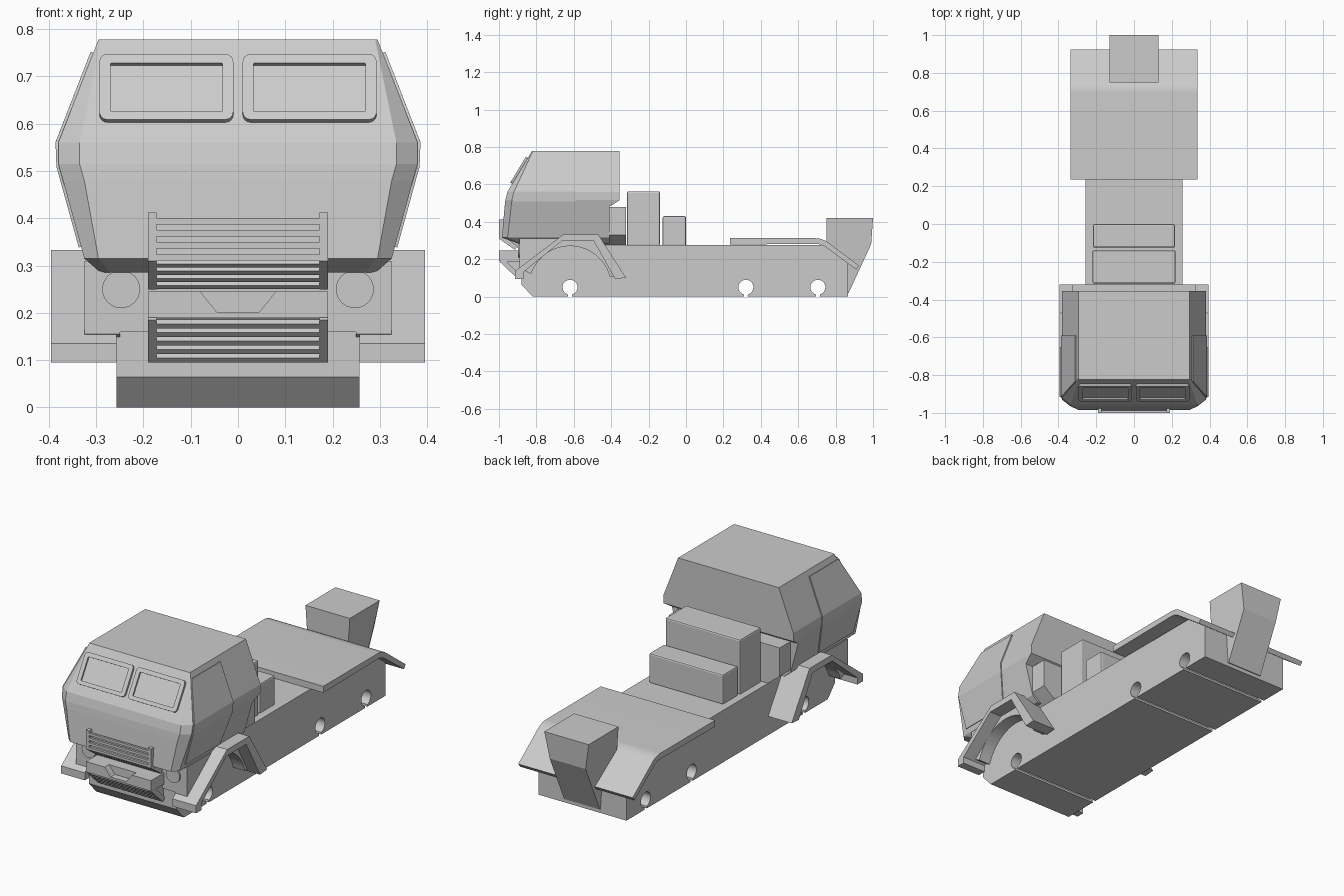
import bpy, bmesh, math
from mathutils import Matrix, Vector

if "Cube" in bpy.data.objects:
    bpy.data.objects.remove(bpy.data.objects["Cube"], do_unlink=True)

grey = bpy.data.materials.new("plain grey")
grey.use_nodes = True
GREY = (0.6, 0.6, 0.6, 1)
grey.diffuse_color = GREY
grey.node_tree.nodes["Principled BSDF"].inputs["Base Color"].default_value = GREY


def finish(name, bm, bevel=0, mirror=False, smooth=False):
    bmesh.ops.recalc_face_normals(bm, faces=bm.faces)
    mesh = bpy.data.meshes.new(name)
    bm.to_mesh(mesh)
    bm.free()
    mesh.materials.append(grey)
    ob = bpy.data.objects.new(name, mesh)
    bpy.context.collection.objects.link(ob)
    if bevel:
        mod = ob.modifiers.new("bevel", "BEVEL")
        mod.width, mod.segments = bevel, 2
    if mirror:
        ob.modifiers.new("mirror", "MIRROR").use_mirror_merge = False
    if smooth:
        bpy.ops.object.select_all(action="DESELECT")
        ob.select_set(True)
        bpy.context.view_layer.objects.active = ob
        bpy.ops.object.shade_smooth_by_angle(angle=math.radians(30))
    return ob


def loft(name, rings, **kw):
    """Closed solid through rings of equal point count."""
    bm = bmesh.new()
    rows = [[bm.verts.new(p) for p in ring] for ring in rings]
    for a, b in zip(rows, rows[1:]):
        for i in range(len(a)):
            j = (i + 1) % len(a)
            bm.faces.new((a[i], a[j], b[j], b[i]))
    bm.faces.new(rows[0])
    bm.faces.new(rows[-1])
    return finish(name, bm, **kw)


def prism(name, outline, x0, x1, **kw):
    """Side outline (y, z) extruded across x."""
    return loft(name, [[(x, y, z) for y, z in outline] for x in (x0, x1)], **kw)


def box(name, x0, x1, y0, y1, z0, z1, **kw):
    return prism(name, [(y0, z0), (y1, z0), (y1, z1), (y0, z1)], x0, x1, **kw)


def arc(cy, cz, r, a0, a1, n):
    return [(cy + r * math.cos(math.radians(a0 + (a1 - a0) * i / n)),
             cz + r * math.sin(math.radians(a0 + (a1 - a0) * i / n))) for i in range(n + 1)]


# Chassis with slotted axle holes
side = [(-0.88, 0.275), (-0.88, 0.065), (-0.82, 0)]
for y in (-0.62, 0.32, 0.705):
    side += [(y - 0.01, 0)] + arc(y, 0.05, 0.04, 255, -75, 24) + [(y + 0.01, 0)]
side += [(0.865, 0), (0.865, 0.185), (0.74, 0.275)]
prism("chassis", side, -0.257, 0.257, smooth=True)

# Wheel housing and fenders
prism("wheel_housing", [(-0.89, 0.31), (-0.89, 0.155), (-0.83, 0.12)]
      + arc(-0.62, 0.05, 0.22, 160, 15, 24) + [(-0.36, 0.107), (-0.47, 0.31)],
      0.25, 0.325, mirror=True, smooth=True)
box("nose_core", -0.3, 0.3, -0.89, -0.83, 0.16, 0.31)
prism("fender", [(-0.915, 0.095), (-0.915, 0.135), (-0.655, 0.333), (-0.47, 0.333), (-0.32, 0.1),
                 (-0.38, 0.095), (-0.495, 0.3), (-0.66, 0.3), (-0.87, 0.13), (-0.87, 0.095)],
      0.257, 0.395, mirror=True)

# Cab shell
def ring(z, hx, front, back, cx, cy):
    half = [(hx, back), (hx, front + cy), (hx - cx, front)]
    return [(x, y, z) for x, y in half] + [(-x, y, z) for x, y in reversed(half)]

loft("cab", [ring(0.285, 0.29, -0.9, -0.41, 0.02, 0.02),
             ring(0.315, 0.325, -0.984, -0.41, 0.03, 0.03),
             ring(0.48, 0.37, -0.97, -0.41, 0.045, 0.035),
             ring(0.515, 0.38, -0.966, -0.355, 0.045, 0.035),
             ring(0.56, 0.38, -0.955, -0.355, 0.045, 0.035),
             ring(0.778, 0.295, -0.824, -0.355, 0.005, 0.005)])
loft("cab_rear_shelf", [[(s * hx, y, z) for s, y in ((-1, -0.66), (1, -0.66), (1, -0.32), (-1, -0.32))]
                        for hx, z in ((0.257, 0.275), (0.325, 0.33), (0.325, 0.48))])

# Door panels following the cab side
bm = bmesh.new()
rows = [[bm.verts.new((x, y, z)) for y in (f, b)] for x, z, f, b in
        ((0.331, 0.34, -0.92, -0.63), (0.378, 0.51, -0.925, -0.59),
         (0.38, 0.56, -0.915, -0.59), (0.306, 0.75, -0.832, -0.59))]
for a, b in zip(rows, rows[1:]):
    bm.faces.new((a[0], a[1], b[1], b[0]))
door = finish("door", bm)
sol = door.modifiers.new("thickness", "SOLIDIFY")
sol.thickness, sol.offset = 0.012, 0
door.modifiers.new("mirror", "MIRROR")

# Windscreen frames, raised rim with a sunken pane
up = Vector((0, 0.131, 0.218)).normalized()
out = Vector((0, -up.z, up.y))
def on_glass(x, z, d):
    t = (z - 0.56) / 0.218
    return Vector((x, -0.955 + 0.131 * t, z)) + out * d

def rounded(x0, x1, z0, z1, r, d):
    pts = []
    for k, (cx, cz) in enumerate(((x1 - r, z1 - r), (x0 + r, z1 - r), (x0 + r, z0 + r), (x1 - r, z0 + r))):
        pts += [on_glass(x, z, d) for x, z in arc(cx, cz, r, 90 * k, 90 * k + 90, 4)]
    return pts

loft("window_frame", [rounded(0.01, 0.293, 0.603, 0.741, 0.016, -0.005),
                      rounded(0.01, 0.293, 0.603, 0.741, 0.016, 0.012),
                      rounded(0.033, 0.27, 0.62, 0.722, 0.002, 0.012),
                      rounded(0.033, 0.27, 0.62, 0.722, 0.002, 0.003)], mirror=True)

# Upper and lower grilles: backing, posts and bars along a folded path
def grille(name, path, spacing):
    for (y0, z0), (y1, z1) in zip(path, path[1:]):
        a, b = Vector((y0, z0)), Vector((y1, z1))
        along = (b - a).normalized()
        front = Vector((along.y, -along.x))
        if front.x > 0:
            front = -front
        def slab(part, s, e, x0, x1, depth, **kw):
            prism(name + part, [a + along * s, a + along * e, a + along * e - front * depth,
                                a + along * s - front * depth], x0, x1, **kw)
        length = (b - a).length
        slab("_post", 0, length, 0.172, 0.19, 0.025, mirror=True)
        for i in range(int(length / spacing)):
            s = (i + 0.45) * length / int(length / spacing)
            slab("_bar", s, s + spacing * 0.55, -0.175, 0.175, 0.012)

grille("upper_grille", [(-1, 0.412), (-1, 0.31), (-0.915, 0.25)], 0.024)
grille("lower_grille", [(-0.995, 0.185), (-0.9, 0.095)], 0.026)
prism("upper_grille_backing", [(-0.98, 0.32), (-0.9, 0.262), (-0.87, 0.25), (-0.87, 0.32)], -0.18, 0.18)
prism("lower_grille_backing", [(-0.98, 0.188), (-0.89, 0.1), (-0.86, 0.095), (-0.86, 0.188)], -0.18, 0.18)

# Bumper with a notched face plate
notch = [(-0.19, 0.19), (0.19, 0.19), (0.19, 0.245), (0.08, 0.245), (0.045, 0.202),
         (-0.045, 0.202), (-0.08, 0.245), (-0.19, 0.245)]
loft("bumper_face", [[(x, y, z) for x, z in notch] for y in (-1, -0.96)])
box("bumper_core", -0.19, 0.19, -0.965, -0.86, 0.185, 0.245)

# Headlights
bm = bmesh.new()
bmesh.ops.create_cone(bm, cap_ends=True, segments=32, radius1=0.04, radius2=0.04, depth=0.012,
                      matrix=Matrix.Translation((0.247, -0.892, 0.25)) @ Matrix.Rotation(math.pi / 2, 4, "X"))
finish("headlight", bm, mirror=True, smooth=True)

# Equipment boxes behind the cab
box("tall_equipment_box", -0.22, 0.22, -0.315, -0.14, 0.27, 0.563, bevel=0.008)
box("low_equipment_box", -0.217, 0.217, -0.125, 0, 0.27, 0.43, bevel=0.008)

# Rear deck curving down at the tail
top = [(0.235, 0.312)] + arc(0.69, 0.192, 0.12, 90, 50, 8) + [(0.925, 0.165)]
under = [(0.91, 0.145)] + arc(0.69, 0.182, 0.1, 50, 90, 8) + [(0.235, 0.278)]
prism("rear_deck", top + under, -0.335, 0.335, smooth=True)

# Tail block, tapering below its top
tail = [(0.13, 0.75, 0.42), (0.13, 1, 0.42), (0.105, 0.99, 0.28), (0.105, 0.87, 0.02),
        (0.105, 0.8, 0.02), (0.12, 0.75, 0.28)]
loft("tail_block", [[(s * x, y, z) for x, y, z in tail] for s in (-1, 1)])
